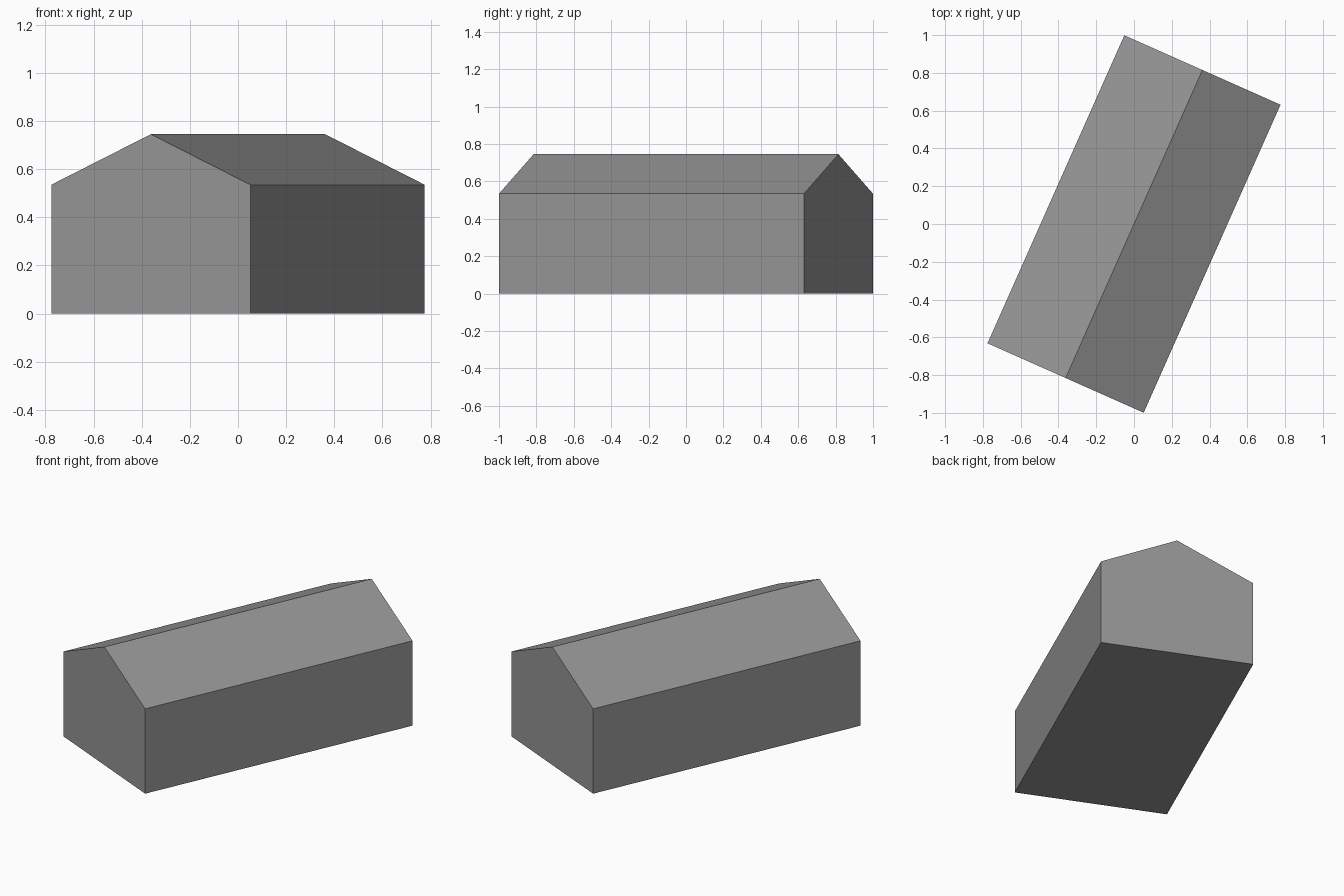
import bpy
import bmesh
from math import radians
from mathutils import Matrix

default_cube = bpy.data.objects.get("Cube")
if default_cube:
    bpy.data.objects.remove(default_cube, do_unlink=True)

HALF_WIDTH, LENGTH = 0.4525, 1.784
EAVE, RIDGE = 0.535, 0.745
TURN = radians(-23.95)

# Plain grey for the whole building
grey = bpy.data.materials.new("plain_grey")
grey.use_nodes = True
colour = (0.3, 0.3, 0.3, 1)
grey.diffuse_color = colour
grey.node_tree.nodes["Principled BSDF"].inputs["Base Color"].default_value = colour

# Gable end profile, extruded along the ridge
profile = [(-HALF_WIDTH, 0), (HALF_WIDTH, 0), (HALF_WIDTH, EAVE),
           (0, RIDGE), (-HALF_WIDTH, EAVE)]
bm = bmesh.new()
gable = bm.faces.new([bm.verts.new((x, -LENGTH / 2, z)) for x, z in profile])
extruded = bmesh.ops.extrude_face_region(bm, geom=[gable], use_keep_orig=True)
far_verts = [g for g in extruded["geom"] if isinstance(g, bmesh.types.BMVert)]
bmesh.ops.translate(bm, verts=far_verts, vec=(0, LENGTH, 0))
bmesh.ops.recalc_face_normals(bm, faces=bm.faces)

# Turn the building on its plot
bmesh.ops.transform(bm, matrix=Matrix.Rotation(TURN, 4, "Z"), verts=bm.verts)

mesh = bpy.data.meshes.new("gabled_building")
bm.to_mesh(mesh)
bm.free()
mesh.materials.append(grey)
building = bpy.data.objects.new("gabled_building", mesh)
bpy.context.collection.objects.link(building)
